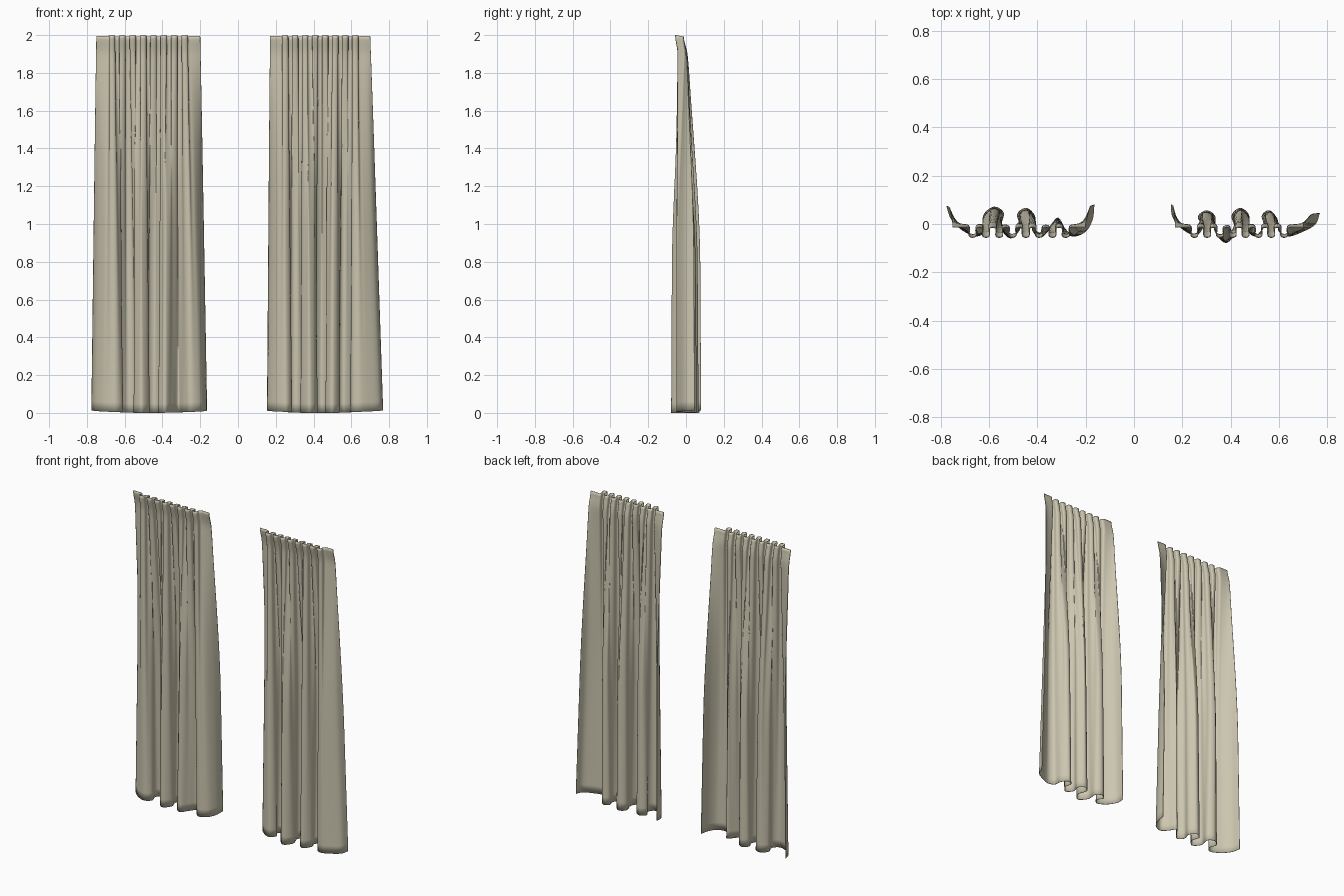
import bpy, math
from mathutils import Vector

if "Cube" in bpy.data.objects:
    bpy.data.objects.remove(bpy.data.objects["Cube"])

fabric = bpy.data.materials.new("beige_fabric")
fabric.diffuse_color = (0.60, 0.56, 0.43, 1)
fabric.use_nodes = True
fabric.node_tree.nodes["Principled BSDF"].inputs["Base Color"].default_value = fabric.diffuse_color

NU, NV, PLEATS = 220, 48, 8


def smooth(a, b, x):
    t = min(1, max(0, (x - a) / (b - a)))
    return t * t * (3 - 2 * t)


def spline(points, n):
    """Evenly spaced samples along a Catmull-Rom curve."""
    p = [Vector(q) for q in points]
    p = [2 * p[0] - p[1]] + p + [2 * p[-1] - p[-2]]
    dense = []
    for i in range(1, len(p) - 2):
        a, b, c, d = p[i - 1:i + 3]
        for k in range(30):
            t = k / 30
            dense.append(0.5 * (2 * b + (c - a) * t + (2 * a - 5 * b + 4 * c - d) * t * t
                                + (3 * b - a - 3 * c + d) * t ** 3))
    dense.append(p[-2])
    length = [0]
    for a, b in zip(dense, dense[1:]):
        length.append(length[-1] + (b - a).length)
    out, j = [], 0
    for i in range(n + 1):
        s = length[-1] * i / n
        while j < len(dense) - 2 and length[j + 1] < s:
            j += 1
        f = (s - length[j]) / max(1e-9, length[j + 1] - length[j])
        out.append(dense[j].lerp(dense[j + 1], min(1, f)))
    return out


def heading(u, x0, x1):
    """Gathered top edge: flat ends with narrow pinch pleats between."""
    x, y = x0 + (x1 - x0) * u, 0.0
    if 0.1 < u < 0.9:
        ph = (u - 0.1) / 0.8 * PLEATS * 2 * math.pi
        y = -0.021 * (1 - math.cos(ph))
        x += 0.007 * math.sin(2 * ph)
    return Vector((x, y))


def curtain(name, x0, x1, hem):
    low = spline(hem, NU)
    verts, faces = [], []
    for j in range(NV + 1):
        v = (j / NV) ** 1.2                      # 0 at the top, 1 at the hem
        wx = v
        wy = 0.85 * smooth(-0.12, 0.62, v) + 0.15 * v - 0.064 * (1 - smooth(0, 0.1, v))
        wy = max(0, wy)
        lean = -0.014 * (1 - smooth(0, 0.05, v))  # top edge tips forward
        for i in range(NU + 1):
            u = i / NU
            top = heading(u, x0, x1)
            x = top.x + (low[i].x - top.x) * wx
            y = top.y * (1 - wy) + low[i].y * wy + lean
            edge = abs(2 * u - 1)
            bottom = 0.014 * edge ** 3
            ruffle = 0.007 * (1 + math.cos((u - 0.1) / 0.8 * PLEATS * 2 * math.pi)) / 2
            head = 2.0 - (ruffle if 0.1 < u < 0.9 else 0.004)
            verts.append((x, y, head + (bottom - head) * v))
    w = NU + 1
    for j in range(NV):
        for i in range(NU):
            a = j * w + i
            faces.append((a, a + w, a + w + 1, a + 1))
    me = bpy.data.meshes.new(name)
    me.from_pydata(verts, [], faces)
    me.materials.append(fabric)
    for f in me.polygons:
        f.use_smooth = True
    ob = bpy.data.objects.new(name, me)
    bpy.context.collection.objects.link(ob)
    sol = ob.modifiers.new("cloth_thickness", 'SOLIDIFY')
    sol.thickness = 0.003
    sol.offset = 0


# Hem cross-sections, left to right
curtain("left_curtain", -0.75, -0.20, [
    (-.775, .075), (-.755, .02), (-.71, -.025), (-.65, -.05), (-.61, -.02), (-.622, .035),
    (-.58, .07), (-.54, .045), (-.55, -.015), (-.51, -.058), (-.47, -.015), (-.482, .04),
    (-.445, .065), (-.41, .03), (-.42, -.025), (-.385, -.055), (-.35, -.015), (-.315, .025),
    (-.285, -.02), (-.25, -.05), (-.20, -.03), (-.172, .02), (-.165, .08)])
curtain("right_curtain", 0.17, 0.70, [
    (.155, .08), (.16, .03), (.20, -.02), (.255, -.045), (.285, -.01), (.265, .03),
    (.30, .055), (.335, .03), (.335, -.03), (.38, -.077), (.42, -.03), (.405, .035),
    (.44, .065), (.475, .035), (.465, -.015), (.50, -.05), (.537, -.01), (.53, .035),
    (.56, .055), (.592, .02), (.60, -.03), (.64, -.05), (.70, -.03), (.75, .0), (.767, .045)])
